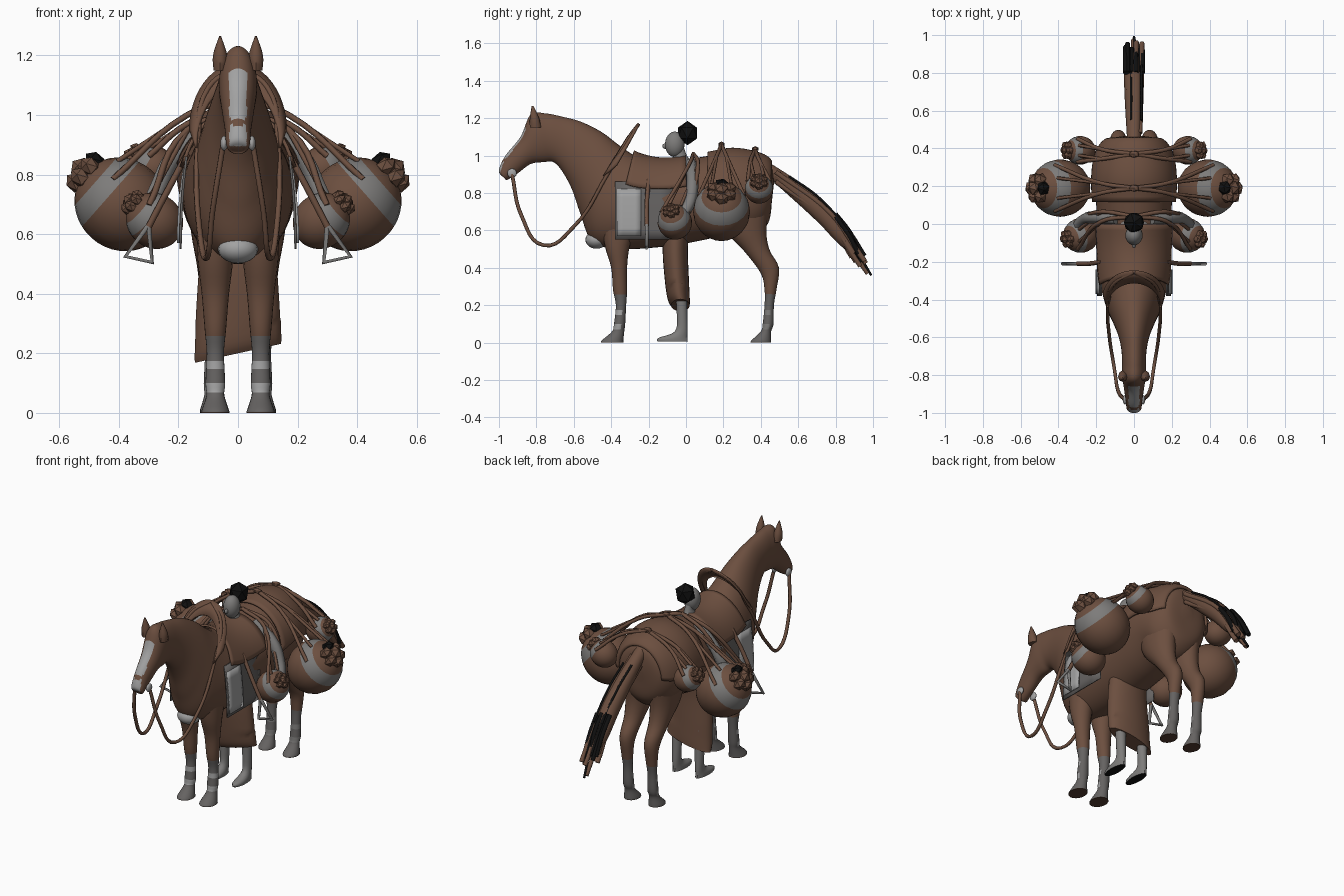
import bpy, bmesh, math, random
from mathutils import Vector, Matrix

random.seed(4)
cube = bpy.data.objects.get("Cube")
if cube:
    bpy.data.objects.remove(cube)


def material(name, r, g, b):
    m = bpy.data.materials.new(name)
    m.use_nodes = True
    m.diffuse_color = (r, g, b, 1)
    m.node_tree.nodes["Principled BSDF"].inputs["Base Color"].default_value = (r, g, b, 1)
    return m


BROWN = material("brown coat", .15, .078, .05)
DARK = material("dark leather", .085, .045, .03)
LIGHT = material("light grey", .36, .36, .36)
GREY = material("mid grey", .205, .2, .195)
SOCK = material("sock grey", .13, .123, .12)
BLACK = material("black", .005, .005, .005)


def finish(bm, name, mats, rule=None, angle=50):
    bmesh.ops.recalc_face_normals(bm, faces=bm.faces)
    bm.normal_update()
    if rule:
        for f in bm.faces:
            f.material_index = rule(f.calc_center_median(), f.normal)
    me = bpy.data.meshes.new(name)
    bm.to_mesh(me)
    bm.free()
    for m in mats:
        me.materials.append(m)
    ob = bpy.data.objects.new(name, me)
    bpy.context.collection.objects.link(ob)
    bpy.ops.object.select_all(action='DESELECT')
    ob.select_set(True)
    bpy.context.view_layer.objects.active = ob
    bpy.ops.object.shade_smooth_by_angle(angle=math.radians(angle))
    return ob


def spline(rows, t):
    # smooth interpolation through a list of equal-length tuples
    n = len(rows) - 1
    i = min(int(t), n - 1)
    u = t - i
    a, b, c, d = (rows[max(0, min(n, i + k))] for k in (-1, 0, 1, 2))
    return [q + .5 * u * (r - p + u * (2*p - 5*q + 4*r - s + u * (3*(q - r) + s - p)))
            for p, q, r, s in zip(a, b, c, d)]


def ring_point(rows, t, a, off=0.0, cx=0.0):
    # a row is: y, z of one edge, y, z of the opposite edge, half width
    y1, z1, y2, z2, w = spline(rows, t)
    h = Vector((0, y1 - y2, z1 - z2)) / 2
    mid = Vector((cx, (y1 + y2) / 2, (z1 + z2) / 2))
    return mid + h.normalized() * (h.length + off) * math.sin(a) + Vector(((w + off) * math.cos(a), 0, 0))


def loft(name, rows, mats, cx=0.0, sides=20, steps=4, rule=None, tweak=None):
    bm = bmesh.new()
    count = (len(rows) - 1) * steps
    rings = [[bm.verts.new(ring_point(rows, i / steps, math.tau * j / sides, 0, cx))
              for j in range(sides)] for i in range(count + 1)]
    for r, s in zip(rings, rings[1:]):
        for j in range(sides):
            k = (j + 1) % sides
            bm.faces.new((r[j], r[k], s[k], s[j]))
    bm.faces.new(rings[0])
    bm.faces.new(rings[-1])
    if tweak:
        for v in bm.verts:
            tweak(v.co)
    return finish(bm, name, mats, rule)


def sheet(name, fn, nu, nv, mat, thick=.012):
    bm = bmesh.new()
    g = [[bm.verts.new(fn(i / nu, j / nv)) for j in range(nv + 1)] for i in range(nu + 1)]
    for i in range(nu):
        for j in range(nv):
            bm.faces.new((g[i][j], g[i+1][j], g[i+1][j+1], g[i][j+1]))
    mod = finish(bm, name, [mat]).modifiers.new("thickness", 'SOLIDIFY')
    mod.thickness, mod.offset = thick, 0


def rope(name, pts, r, mat, smooth=True):
    cu = bpy.data.curves.new(name, 'CURVE')
    cu.dimensions, cu.bevel_depth, cu.bevel_resolution = '3D', r, 1
    cu.resolution_u, cu.use_fill_caps = 6, True
    sp = cu.splines.new('BEZIER')
    sp.bezier_points.add(len(pts) - 1)
    for b, p in zip(sp.bezier_points, pts):
        b.co = p
        b.handle_left_type = b.handle_right_type = 'AUTO' if smooth else 'VECTOR'
    cu.materials.append(mat)
    bpy.context.collection.objects.link(bpy.data.objects.new(name, cu))


def ball(name, c, size, mats, axis=(0, 0, 1), rule=None, rough=False):
    bm = bmesh.new()
    if rough:
        bmesh.ops.create_icosphere(bm, subdivisions=1, radius=1)
    else:
        bmesh.ops.create_uvsphere(bm, u_segments=20, v_segments=20, radius=1)
    ob = finish(bm, name, mats, rule, 20 if rough else 50)
    turn = Vector(axis).to_track_quat('Z', 'Y').to_matrix().to_4x4()
    ob.data.transform(Matrix.Translation(c) @ turn @ Matrix.Diagonal((*size, 1)))


# Horse trunk, neck and head from rump to nose
HORSE = [(.47, .85, .46, .76, .03), (.455, .95, .44, .64, .13), (.39, .995, .36, .57, .185),
         (.25, 1.02, .25, .585, .205), (.1, .995, .1, .55, .2), (-.1, .965, -.1, .515, .19),
         (-.25, .99, -.35, .5, .18), (-.35, 1.05, -.5, .54, .15), (-.45, 1.125, -.565, .69, .115),
         (-.56, 1.18, -.61, .82, .085), (-.65, 1.205, -.665, .92, .068), (-.75, 1.225, -.71, .965, .063),
         (-.83, 1.22, -.76, .965, .064), (-.885, 1.1, -.83, .955, .055), (-.965, 1.0, -.9, .905, .044),
         (-1.0, .925, -.955, .87, .038), (-.99, .895, -.965, .875, .02)]


def face_mark(c, n):
    front = c.y < -.83 and n.y < -.45 and abs(c.x) < .029
    return 1 if front and (.985 < c.z < 1.15 or .895 < c.z < .965) else 0


loft("horse_body", HORSE, [BROWN, LIGHT], sides=44, steps=7, rule=face_mark)
ball("chest_patch", (0, -.478, .55), (.067, .06, .048), [LIGHT])

# Legs: thigh to hoof, with pale patches on the lower part
FRONT_LEG = [(-.46, .68, -.25, .68, .065), (-.435, .52, -.3, .52, .06), (-.4, .4, -.315, .4, .046),
             (-.39, .28, -.315, .28, .036), (-.375, .2, -.32, .2, .029), (-.385, .1, -.325, .1, .033),
             (-.395, .06, -.33, .06, .03), (-.45, .012, -.335, .012, .045), (-.455, 0, -.335, 0, .048)]
HIND_LEG = [(.16, .74, .46, .8, .09), (.21, .6, .43, .62, .075), (.31, .49, .445, .5, .055),
            (.4, .37, .497, .4, .042), (.42, .28, .483, .28, .034), (.42, .2, .47, .2, .028),
            (.41, .1, .468, .1, .032), (.4, .06, .455, .06, .03), (.35, .012, .455, .012, .044),
            (.345, 0, .455, 0, .044)]


def sock(c, n):
    if c.z < .004:
        return 3
    if c.z > .265:
        return 0
    return 2 if n.y < .3 and (.14 < c.z < .185 or .065 < c.z < .1) else 1


for s, side in ((1, "left"), (-1, "right")):
    loft("front_leg_" + side, FRONT_LEG, [BROWN, SOCK, LIGHT, DARK], s * .076, rule=sock)
    loft("hind_leg_" + side, HIND_LEG, [BROWN, SOCK, GREY, DARK], s * .083, rule=sock)
    loft("ear_" + side, [(-.835, 1.15, -.775, 1.15, .022), (-.835, 1.2, -.785, 1.2, .024),
                         (-.825, 1.265, -.815, 1.265, .003)], [BROWN], s * .06, 8)

# Tail: brown core, ragged brown strands and black strands showing at the end
loft("tail_core", [(.42, .98, .43, .89, .035), (.6, .865, .57, .765, .045), (.76, .74, .71, .635, .052),
                   (.87, .6, .82, .52, .05), (.93, .48, .91, .46, .02)], [BROWN], sides=10)
for i in range(12):
    x, d, e = random.uniform(-.045, .045), random.uniform(-.035, .035), random.uniform(-.08, .04)
    rope("tail_strand", [(x * .8, .48, .89 + d), (x, .77, .67 + d), (x * 1.1, .94 + e, .43 - e + d)], .014, BROWN)
for i in range(9):
    x, d = -.045 + .09 * i / 8, random.uniform(-.02, .035)
    e = random.uniform(-.03, .035)
    rope("tail_black_end", [(x, .8, .67 + d * .6), (x, .87, .57 + d), (x, .93 + e, .46 - e + d)], .013, BLACK)
for x in (.04, -.015):
    rope("tail_black_streak", [(x, .55, .89), (x, .7, .785), (x, .84, .64)], .007, BLACK)
rope("tail_tip", [(0, .85, .56), (.01, .93, .46), (0, .99, .36)], .007, BLACK)


# Saddle and rear blanket follow the trunk
def cover(t0, t1, a0, a1, off):
    return lambda u, v: ring_point(HORSE, t0 + (t1 - t0) * u, math.radians(a0 + (a1 - a0) * v), off)


sheet("saddle", cover(4.5, 6.3, 20, 160, .018), 12, 24, BROWN)
sheet("rear_blanket", cover(1.0, 3.9, 0, 180, .016), 16, 28, BROWN)


# Raised collar over the withers
def collar(u, v):
    a = math.pi * v
    return Vector(((.14 + .02 * u) * math.cos(a), -.44 + .07 * u + (.13 - .01 * u) * math.sin(a),
                   .89 + .06 * u + (.21 + .01 * u) * math.sin(a)))


sheet("collar", collar, 2, 24, BROWN)

for s, side in ((1, "left"), (-1, "right")):
    # Hanging saddle pad with a lighter panel
    for name, y0, y1, z0, z1, x, m in (("saddle_pad_", -.38, -.06, .55, .86, .193, SOCK),
                                       ("pad_panel_", -.37, -.24, .57, .82, .201, LIGHT)):
        sheet(name + side, lambda u, v: Vector((s * (x - .02 * v * v), y0 + (y1 - y0) * u,
                                                z0 + (z1 - z0) * v)), 4, 6, m, .008)
    # Stirrup and its strap
    rope("stirrup_strap_" + side, [(s*.17, -.2, .87), (s*.24, -.21, .74), (s*.3, -.21, .625)], .012, BROWN)
    rope("stirrup_" + side, [(s*.3, -.21, .63), (s*.378, -.21, .525), (s*.288, -.21, .505),
                             (s*.3, -.21, .63)], .01, GREY, False)
    # Bit and rein
    ball("bit_ring_" + side, (s * .047, -.93, .905), (.012, .025, .025), [LIGHT])
    rope("rein_" + side, [(s*.05, -.93, .9), (s*.085, -.88, .68), (s*.105, -.76, .52), (s*.13, -.6, .62),
                          (s*.135, -.42, .9), (s*.1, -.31, 1.09), (0, -.255, 1.165)], .01, BROWN)

    # Round bundles: centre, radius, tuft direction, point on the back where the ropes meet
    for name, c, r, axis, top in (
            ("large_bundle_", (.39, .19, .70), .152, (.75, 0, .66), (0, .19, 1.06)),
            ("front_bundle_", (.28, -.06, .645), .092, (.75, -.2, .62), (0, .04, 1.01)),
            ("rear_bundle_", (.285, .39, .82), .076, (.85, 0, .5), (0, .37, 1.03))):
        c = Vector((s * c[0], c[1], c[2]))
        axis = Vector((s * axis[0], axis[1], axis[2])).normalized()
        ball(name + side, c, (r, r, r * 1.08), [BROWN, GREY], axis,
             lambda p, n: 1 if .3 < p.z < .72 else 0)
        # Gathered knot on the bundle, with a dark tie on the upper side of the large one
        across = Vector((-s * axis.z, 0, s * axis.x)).normalized()
        over = axis.cross(across)
        q = .04 if r > .1 else .024
        for k in range(6):
            a = math.tau * k / 6
            p = c + axis * r * 1.07 + (across * math.cos(a) + over * math.sin(a)) * q * 1.2
            ball(name + "knot_" + side, p, (q, q * .8, q),
                 [BLACK if k == 0 and r > .1 else BROWN], axis, rough=True)
        ball(name + "knot_" + side, c + axis * r * 1.18, (q, q, q), [BROWN], axis, rough=True)
        # Ropes spreading from the back to the bundle
        for w in (-1, 1):
            end = c + Vector((s * r * .2, w * r * .8, r * .55))
            mid = Vector((s * .17, top[1] + w * .025, top[2] - .06))
            rope(name + "rope_" + side, [top, mid, end], .011, BROWN)
            rope(name + "hitch_" + side, [mid, c + Vector((s * r * .1, w * r * .35, r * .95))], .009, BROWN)

for y, z in ((.19, 1.06), (.37, 1.035)):
    ball("rope_knot", (0, y, z), (.03, .02, .015), [BROWN], rough=True)


# Walking figure: long skirt, feet, arms and head
def hem(co):
    if co.z < .3:
        co.z += .22 * co.x


loft("skirt", [(-.115, .62, .02, .62, .12), (-.125, .5, .01, .5, .13), (-.115, .35, .015, .35, .14),
               (-.1, .24, .02, .24, .145), (-.08, .2, .02, .2, .145)], [BROWN], sides=24, tweak=hem)
loft("torso", [(-.1, .6, .04, .6, .1), (-.08, .8, .04, .8, .1), (-.07, .95, .05, .95, .08),
               (-.07, .99, .01, .99, .03), (-.07, 1.04, -.01, 1.04, .025)], [GREY])
for s, side in ((1, "left"), (-1, "right")):
    loft("foot_" + side, [(-.06, .3, .005, .3, .033), (-.05, .15, .008, .15, .027),
                          (-.06, .06, .01, .06, .024), (-.15, .025, .01, .025, .03),
                          (-.155, .005, .012, .005, .03)], [GREY, BLACK], s * .077, 14,
         rule=lambda c, n: 1 if n.z < -.6 else 0)
    rope("arm_" + side, [(s*.09, .025, .96), (s*.215, .035, .86), (s*.27, .02, .75), (s*.3, -.02, .68)], .032, GREY)
ball("head", (0, -.06, 1.06), (.046, .052, .068), [GREY])
ball("nose", (0, -.113, 1.05), (.01, .014, .014), [GREY])
ball("hair_bun", (0, .008, 1.12), (.06, .06, .065), [BLACK], rough=True)
